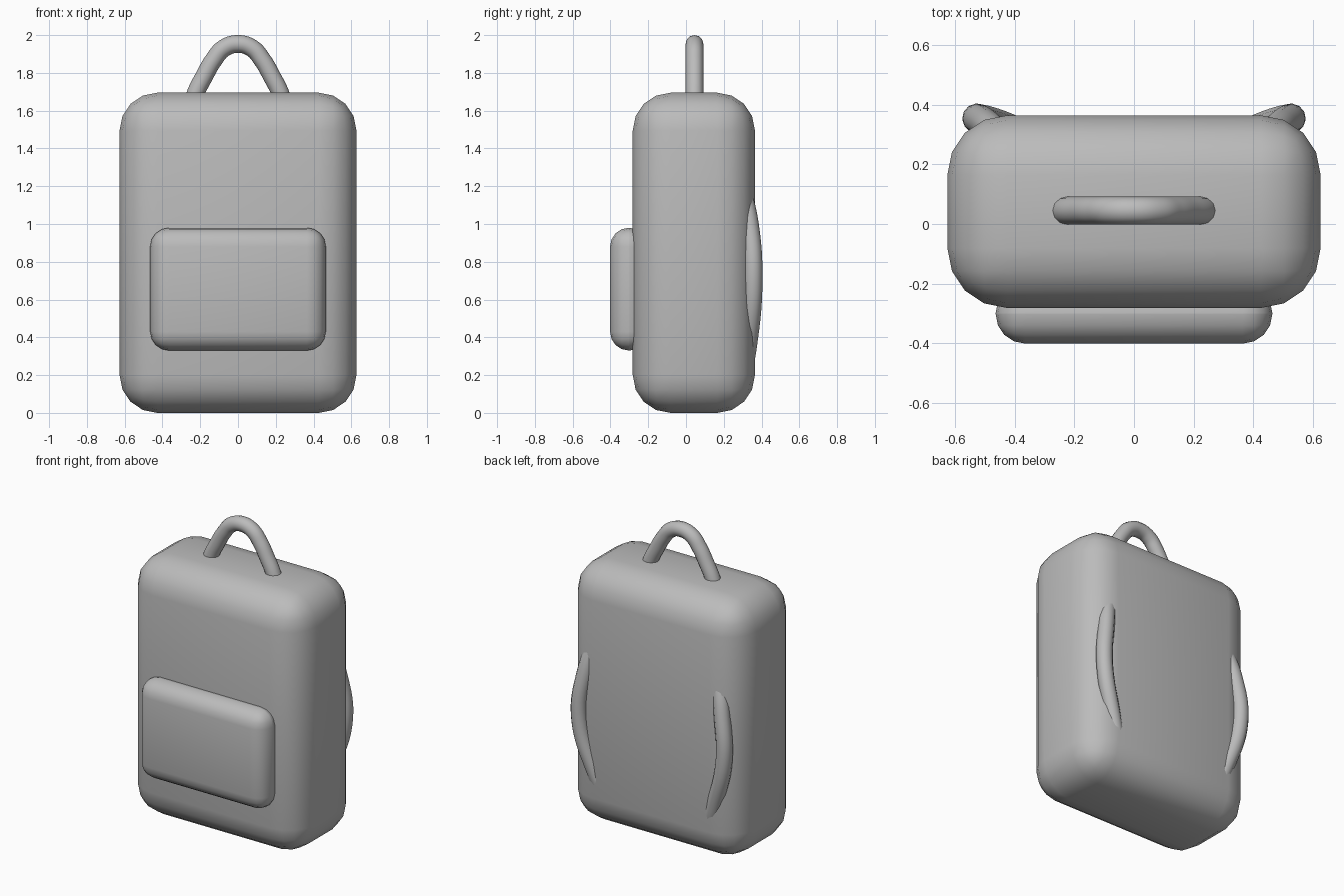
import bpy
import math

cube = bpy.data.objects.get("Cube")
if cube:
    bpy.data.objects.remove(cube, do_unlink=True)

# One plain fabric colour
fabric = bpy.data.materials.new("grey_fabric")
fabric.use_nodes = True
fabric.diffuse_color = (0.5, 0.5, 0.5, 1)
fabric.node_tree.nodes["Principled BSDF"].inputs["Base Color"].default_value = (0.5, 0.5, 0.5, 1)


def finish(obj, name):
    obj.name = name
    obj.data.materials.clear()
    obj.data.materials.append(fabric)
    return obj


def rounded_box(name, low, high, radius, segments):
    """Box between two corners with rounded edges."""
    centre = [(a + b) / 2 for a, b in zip(low, high)]
    bpy.ops.mesh.primitive_cube_add(size=1, location=centre)
    obj = bpy.context.object
    obj.scale = [b - a for a, b in zip(low, high)]
    bpy.ops.object.transform_apply(location=False, rotation=False, scale=True)
    bevel = obj.modifiers.new("rounding", "BEVEL")
    bevel.width = radius
    bevel.segments = segments
    bpy.ops.object.modifier_apply(modifier=bevel.name)
    bpy.ops.object.shade_smooth_by_angle(angle=math.radians(40))
    return finish(obj, name)


def tube(name, points, radius):
    """Round tube along a smooth path, converted to a mesh."""
    curve = bpy.data.curves.new(name, "CURVE")
    curve.dimensions = "3D"
    curve.bevel_depth = radius
    curve.bevel_resolution = 4
    curve.resolution_u = 8
    curve.use_fill_caps = True
    spline = curve.splines.new("BEZIER")
    spline.bezier_points.add(len(points) - 1)
    for knot, point in zip(spline.bezier_points, points):
        knot.co = point
        knot.handle_left_type = knot.handle_right_type = "AUTO"
    obj = bpy.data.objects.new(name, curve)
    bpy.context.collection.objects.link(obj)
    bpy.ops.object.select_all(action="DESELECT")
    obj.select_set(True)
    bpy.context.view_layer.objects.active = obj
    bpy.ops.object.convert(target="MESH")
    obj = bpy.context.object
    bpy.ops.object.shade_smooth_by_angle(angle=math.radians(50))
    return finish(obj, name)


# Bag body and front pocket
rounded_box("bag_body", (-0.627, -0.282, 0), (0.627, 0.365, 1.695), 0.2, 4)
rounded_box("front_pocket", (-0.465, -0.402, 0.33), (0.465, -0.2, 0.98), 0.1, 4)

# Carry handle: half an arch, mirrored to the other side
half = [(0.25, 1.6), (0.225, 1.69), (0.18, 1.78), (0.13, 1.867), (0.075, 1.93)]
arch = [(-x, z) for x, z in half] + [(0, 1.953)] + half[::-1]
tube("carry_handle", [(x, 0.045, z) for x, z in arch], 0.047)

# Shoulder straps bowing out of the back corners
strap = [(0.36, 0.29, 0.17), (0.43, 0.325, 0.35), (0.525, 0.355, 0.7),
         (0.495, 0.335, 1.0), (0.44, 0.285, 1.22)]
for side, sign in (("left", 1), ("right", -1)):
    tube(side + "_strap", [(sign * x, y, z) for x, y, z in strap], 0.05)
